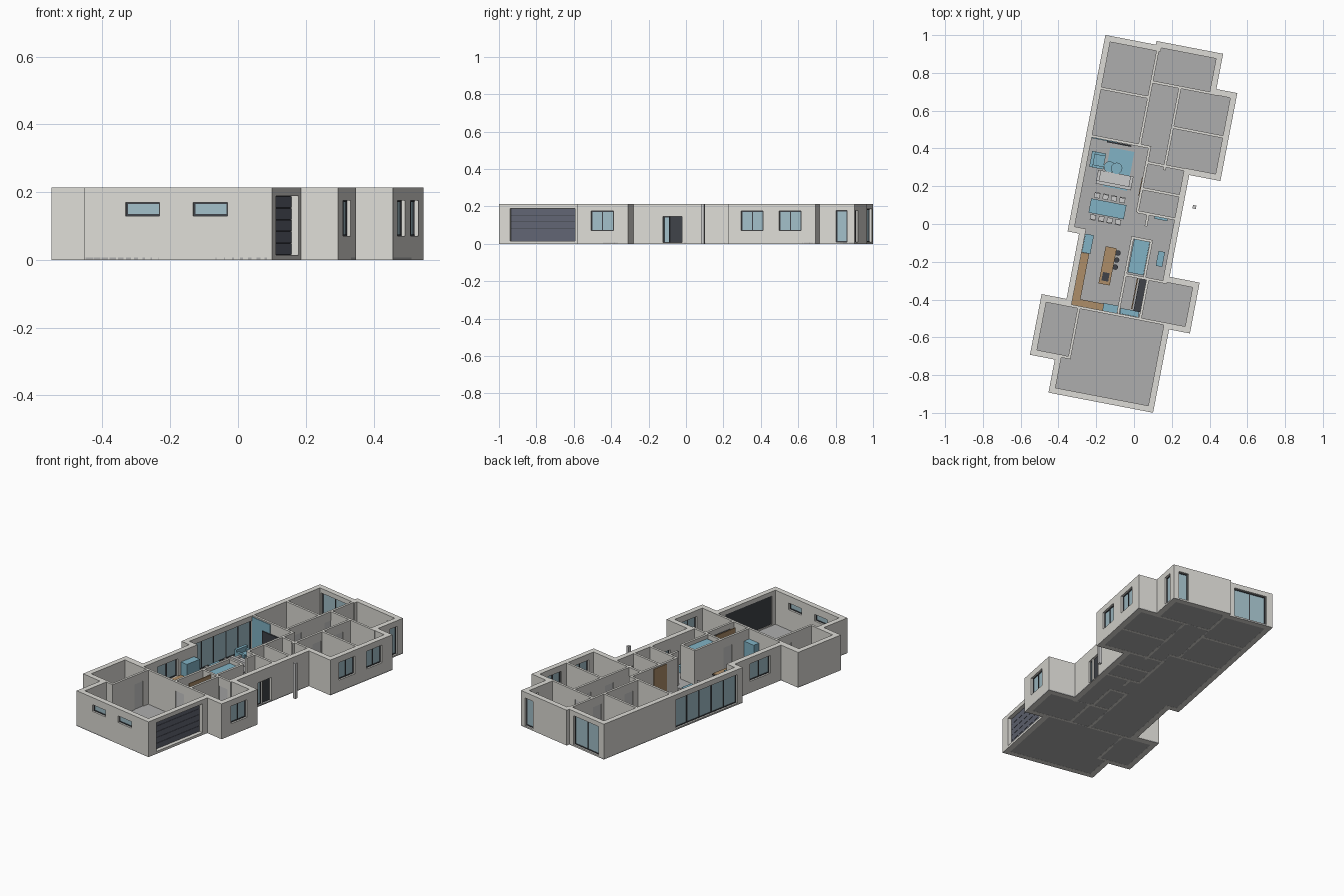
import bpy, bmesh, math
from mathutils import Matrix

if "Cube" in bpy.data.objects:
    bpy.data.objects.remove(bpy.data.objects["Cube"])

ROT = Matrix.Rotation(math.radians(-10.9), 4, 'Z')   # whole house is turned on the plan
H, T, TI = 0.213, 0.032, 0.014                       # wall height, outer and inner thickness


def material(name, r, g, b):
    m = bpy.data.materials.new(name)
    m.diffuse_color = (r, g, b, 1)
    m.use_nodes = True
    m.node_tree.nodes["Principled BSDF"].inputs["Base Color"].default_value = m.diffuse_color
    return m


WALL = material("plaster", 0.72, 0.71, 0.67)
GLASS = material("glass", 0.36, 0.52, 0.58)
DARK = material("dark_metal", 0.05, 0.055, 0.065)
SLATE = material("slate", 0.12, 0.13, 0.17)
BLUE = material("blue", 0.22, 0.45, 0.56)
WOOD = material("wood", 0.42, 0.27, 0.14)
GREY = material("floor_grey", 0.42, 0.42, 0.42)
PALE = material("pale", 0.68, 0.68, 0.66)


def finish(name, bm, mat):
    me = bpy.data.meshes.new(name)
    bm.to_mesh(me)
    bm.free()
    ob = bpy.data.objects.new(name, me)
    bpy.context.collection.objects.link(ob)
    ob.matrix_world = ROT
    if mat:
        me.materials.append(mat)
    return ob


def boxes(name, items, mat=None):
    """One object from boxes (u0, u1, v0, v1, z0, z1)."""
    bm = bmesh.new()
    for a, b, c, d, e, f in items:
        m = Matrix.Translation(((a + b) / 2, (c + d) / 2, (e + f) / 2)) @ \
            Matrix.Diagonal((abs(b - a), abs(d - c), abs(f - e), 1))
        bmesh.ops.create_cube(bm, size=1, matrix=m)
    return finish(name, bm, mat)


def block(name, u, v, w, d, z0, z1, mat):
    return boxes(name, [(u - w / 2, u + w / 2, v - d / 2, v + d / 2, z0, z1)], mat)


def cylinders(name, items, mat):
    """Cylinders (u, v, z0, z1, radius)."""
    bm = bmesh.new()
    for u, v, z0, z1, r in items:
        bmesh.ops.create_cone(bm, cap_ends=True, segments=24, radius1=r, radius2=r, depth=z1 - z0,
                              matrix=Matrix.Translation((u, v, (z0 + z1) / 2)))
    return finish(name, bm, mat)


def wall(name, axis, s0, s1, d0, d1, openings=(), mat=WALL):
    """Straight wall along an axis; each opening is (start, end, z0, z1, kind, panels)."""
    def b(a0, a1, e0, e1, z0, z1):
        return (a0, a1, e0, e1, z0, z1) if axis == 'u' else (e0, e1, a0, a1, z0, z1)
    parts, s, mid = [], min(s0, s1), (d0 + d1) / 2
    for i, (a, c, z0, z1, kind, n) in enumerate(sorted(openings)):
        parts.append(b(s, a, d0, d1, 0, H))
        parts.append(b(a, c, d0, d1, z1, H))
        if z0 > 0:
            parts.append(b(a, c, d0, d1, 0, z0))
        s, tag, f, k = c, f"{name}_{kind}_{i}", 0.005, 0.005
        if kind == 'window':
            bars = [b(a, c, mid - k, mid + k, z, z + f) for z in (z0, z1 - f)]
            for j in range(n + 1):
                x = a + (c - a - f) * j / n
                bars.append(b(x, x + f, mid - k, mid + k, z0, z1))
            boxes(tag + "_frame", bars, DARK)
            boxes(tag + "_glass", [b(a, c, mid - 0.0015, mid + 0.0015, z0, z1)], GLASS)
        elif kind == 'garage':
            h = (z1 - z0) / n
            boxes(tag + "_panels", [b(a, c, d0 + 0.004, d0 + 0.01, z0 + h * j + 0.001, z0 + h * (j + 1) - 0.001)
                                    for j in range(n)], SLATE)
            boxes(tag + "_backing", [b(a, c, d0 + 0.003, d0 + 0.008, z0, z1)], DARK)
        elif kind == 'door':
            boxes(tag + "_leaf", [b(a, c, mid - 0.003, mid + 0.003, z0, z1)], DARK if n > 1 else PALE)
    parts.append(b(s, max(s0, s1), d0, d1, 0, H))
    boxes(name, parts, mat)


# Outline of the house, clockwise from the back left corner
OUT = [(-.338, .954), (-.066, .954), (-.066, .974), (.293, .974), (.293, .784), (.406, .784),
       (.406, .31), (.238, .31), (.238, -.239), (.4, -.239), (.4, -.513), (.288, -.513),
       (.288, -.962), (-.276, -.962), (-.276, -.784), (-.41, -.784), (-.41, -.457),
       (-.276, -.457), (-.276, -.105), (-.338, -.105)]

# Openings for each outline edge
W = (0.07, 0.176)
OPEN = {0: [(-.298, -.1, .01, .185, 'window', 2)],
        2: [(.2, .26, .01, .178, 'window', 1)],
        3: [(.873, .933, .01, .178, 'window', 1)],
        5: [(.378, .498, *W, 'window', 2), (.585, .705, *W, 'window', 2)],
        7: [(-.08, -.045, .006, .145, 'window', 1), (-.045, .024, .006, .145, 'door', 2)],
        9: [(-.44, -.318, *W, 'window', 2)],
        11: [(-.902, -.55, .015, .188, 'garage', 5)],
        12: [(-.153, -.05, .13, .17, 'window', 1), (.05, .153, .13, .17, 'window', 1)],
        17: [(-.376, -.22, *W, 'window', 2)],
        19: [(-.066, .405, .01, .182, 'window', 5)]}


def convex(i):
    (a, b), (c, d), (e, f) = OUT[i - 1], OUT[i % len(OUT)], OUT[(i + 1) % len(OUT)]
    return (c - a) * (f - d) - (d - b) * (e - c) < 0


# Outer walls: shortened at convex corners, run through at inward corners
for i, p in enumerate(OUT):
    q = OUT[(i + 1) % len(OUT)]
    ax = 0 if abs(q[0] - p[0]) > abs(q[1] - p[1]) else 1
    sgn = 1 if q[ax] > p[ax] else -1
    start = p[ax] + (sgn * T if convex(i) else 0)
    end = q[ax] + (0 if convex((i + 1) % len(OUT)) else sgn * T)
    inward = -sgn if ax == 0 else sgn
    d = sorted((p[1 - ax], p[1 - ax] + inward * T))
    wall(f"outer_wall_{i}", 'uv'[ax], start, end, *d, OPEN.get(i, ()))

# Floor slab from the outline
bm = bmesh.new()
inset = 0.001
face = bm.faces.new([bm.verts.new((u, v, 0.0005)) for u, v in reversed(OUT)])
ext = bmesh.ops.extrude_face_region(bm, geom=[face])
bmesh.ops.translate(bm, verts=[g for g in ext['geom'] if isinstance(g, bmesh.types.BMVert)], vec=(0, 0, 0.0065))
bmesh.ops.recalc_face_normals(bm, faces=bm.faces)
finish("floor_slab", bm, GREY)

# Inner walls: axis, start, end, centre line, door start positions
INNER = [('u', -.31, -.05, .673, []), ('v', .415, .95, -.05, [.46, .70]),
         ('u', -.31, .012, .415, []), ('v', .065, .415, .005, [.345]),
         ('u', .005, .21, .067, []), ('u', .005, .21, .192, []), ('u', .005, .25, .333, []),
         ('u', -.05, .3, .757, [.02]), ('v', .31, .757, .103, [.46, .63]),
         ('u', .103, .38, .542, []), ('v', -.07, .067, .064, []),
         ('u', .0, .112, -.072, []), ('v', -.48, -.072, .006, [-.35]),
         ('v', -.275, -.072, .108, []), ('u', .0, .23, -.272, [.14]),
         ('v', -.49, -.272, .127, []), ('u', -.39, .29, -.488, [.02]),
         ('v', -.755, -.49, -.202, [-.6]), ('u', -.276, -.195, -.76, [])]
for i, (ax, s0, s1, c, doors) in enumerate(INNER):
    if (ax, c) == ('v', .064):
        s0 = 0.0
    wall(f"inner_wall_{i}", ax, s0, s1, c - TI / 2, c + TI / 2,
         [(d, d + .065, 0, .16, 'door', 1) for d in doors])

# Porch post
block("porch_post", .297, .149, .018, .018, 0, H, PALE)

# Kitchen: counters, tall units, island with hob and stools
boxes("kitchen_counter", [(-.244, -.203, -.481, -.2, .007, .072),
                          (-.203, -.078, -.481, -.445, .007, .072)], WOOD)
block("fridge", -.038, -.461, .08, .04, .007, .15, BLUE)
block("tall_cabinet", -.22, -.149, .046, .1, .007, .15, BLUE)
boxes("island", [(-.125, -.065, -.344, -.144, .066, .074), (-.12, -.075, -.339, -.149, .007, .066)], WOOD)
block("hob", -.095, -.303, .036, .045, .074, .077, DARK)
for i in range(3):
    v = -.167 - i * .038
    cylinders(f"stool_{i}", [(-.054, v, .052, .058, .014), (-.054, v, .01, .052, .003),
                             (-.054, v, .007, .01, .012)], DARK)

# Dining table and eight chairs
boxes("dining_table", [(-.248, -.058, .014, .09, .056, .062)] +
      [(u, u + .008, v, v + .008, .007, .056) for u in (-.24, -.074) for v in (.02, .076)], BLUE)
for side, v in ((1, .113), (-1, -.007)):
    for i in range(4):
        u = -.22 + i * .045
        back = v + side * .012
        boxes(f"dining_chair_{i}_{'back' if side > 0 else 'front'}",
              [(u - .015, u + .015, v - .015, v + .015, .038, .044),
               (u - .015, u + .015, back - .003, back + .003, .044, .075)] +
              [(u + a - .002, u + a + .002, v + b - .002, v + b + .002, .007, .038)
               for a in (-.012, .012) for b in (-.012, .012)], PALE)

# Living area
block("rug", -.135, .27, .13, .21, .007, .009, BLUE)
boxes("sofa", [(-.24, -.05, .172, .246, .01, .034), (-.24, -.05, .172, .19, .034, .064),
               (-.24, -.224, .19, .246, .034, .05), (-.066, -.05, .19, .246, .034, .05)] +
      [(-.222 + i * .0525, -.173 + i * .0525, .191, .244, .034, .04) for i in range(3)], PALE)
boxes("armchair", [(-.29, -.215, .253, .338, .01, .036), (-.29, -.272, .253, .338, .036, .066),
                   (-.272, -.215, .253, .268, .036, .052), (-.272, -.215, .323, .338, .036, .052)], BLUE)
for i, u in enumerate((-.184, -.146)):
    z = .032 + i * .008
    cylinders(f"coffee_table_{i}", [(u, .272, z - .005, z, .03), (u, .272, .009, z - .005, .008)], BLUE)
block("media_wall_panel", -.235, .406, .14, .004, .007, .205, BLUE)
block("television", -.157, .402, .13, .008, .075, .15, DARK)
block("timber_wall_panel", -.0035, .2, .004, .1, .007, .205, WOOD)

# Pantry block, hall console and hall mirror
block("pantry_unit", .058, -.168, .084, .178, .007, .19, BLUE)
block("hall_bench", .172, -.155, .035, .08, .007, .045, BLUE)
block("hall_console", .135, .054, .07, .012, .007, .12, BLUE)

# Utility room: timber screen, tall dark unit and low cabinet
block("timber_screen", .073, -.36, .006, .17, .007, .205, WOOD)
block("dark_unit", .102, -.365, .036, .175, .007, .18, DARK)
block("utility_cabinet", .065, -.465, .1, .03, .007, .075, BLUE)
